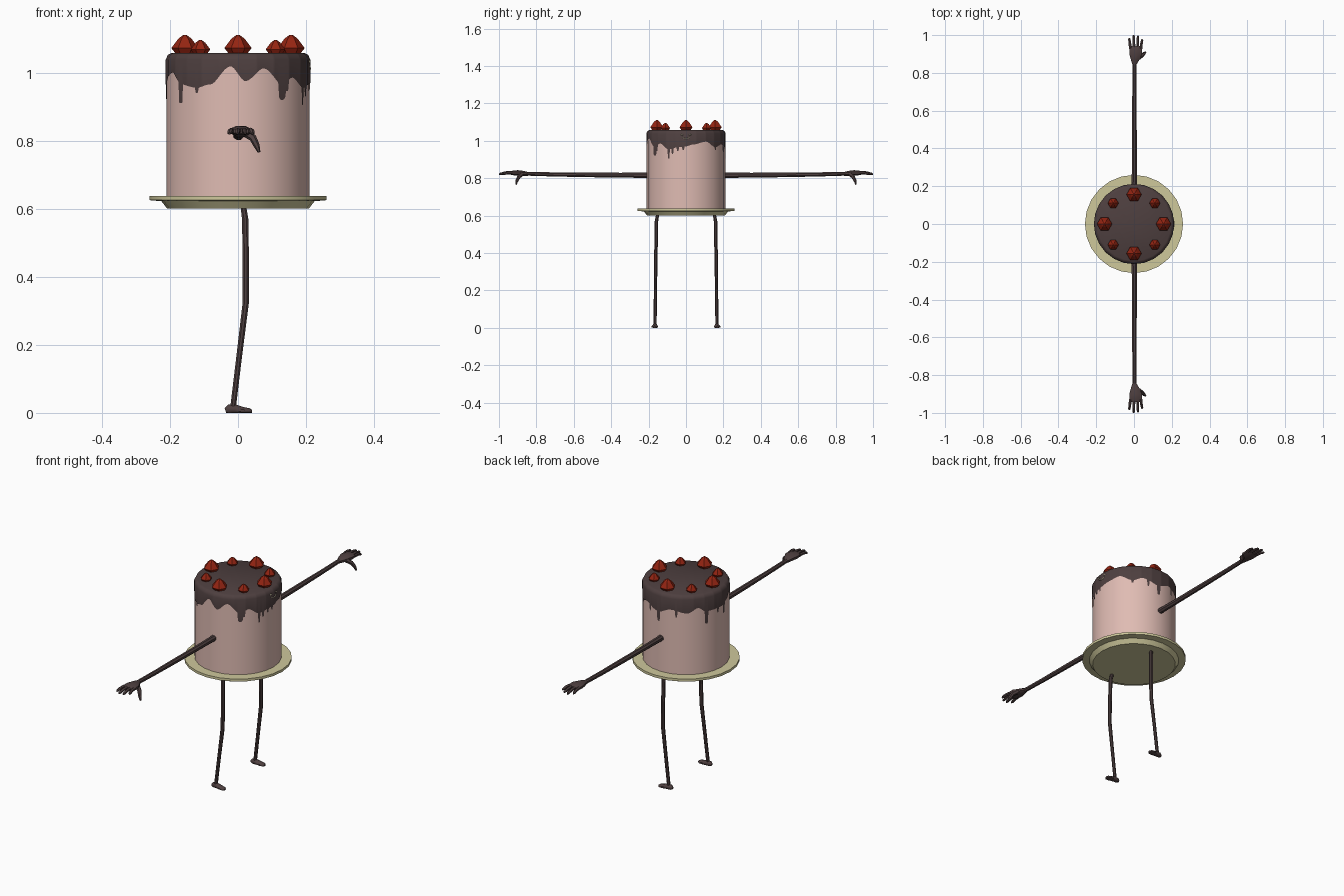
import bpy, bmesh, math
from mathutils import Vector

if "Cube" in bpy.data.objects:
    bpy.data.objects.remove(bpy.data.objects["Cube"])


def material(name, rgb):
    m = bpy.data.materials.new(name)
    m.diffuse_color = (*rgb, 1)
    m.use_nodes = True
    m.node_tree.nodes["Principled BSDF"].inputs["Base Color"].default_value = m.diffuse_color
    return m


PINK = material("pink sponge", (0.74, 0.50, 0.45))
CHOC = material("dark chocolate", (0.076, 0.050, 0.050))
RED = material("strawberry red", (0.30, 0.018, 0.006))
PLATE = material("cream plate", (0.62, 0.58, 0.33))
ICING = material("pale icing", (0.80, 0.72, 0.50))


def finish(name, bm, mat, smooth=True):
    bmesh.ops.recalc_face_normals(bm, faces=bm.faces)
    me = bpy.data.meshes.new(name)
    bm.to_mesh(me)
    bm.free()
    me.materials.append(mat)
    ob = bpy.data.objects.new(name, me)
    bpy.context.collection.objects.link(ob)
    if smooth:
        bpy.ops.object.select_all(action='DESELECT')
        ob.select_set(True)
        bpy.context.view_layer.objects.active = ob
        bpy.ops.object.shade_smooth_by_angle(angle=math.radians(40))
    return ob


def skin(bm, rings, cap_start=True, cap_end=True):
    """Bridge successive rings of points into a tube."""
    vs = [[bm.verts.new(p) for p in r] for r in rings]
    n = len(vs[0])
    for a, b in zip(vs, vs[1:]):
        for i in range(n):
            j = (i + 1) % n
            bm.faces.new((a[i], a[j], b[j], b[i]))
    if cap_start:
        bm.faces.new(vs[0])
    if cap_end:
        bm.faces.new(vs[-1])


def lathe(bm, profile, n, centre=(0, 0)):
    skin(bm, [[(centre[0] + r * math.cos(math.tau * i / n),
                centre[1] + r * math.sin(math.tau * i / n), z)
               for i in range(n)] for r, z in profile])


def limb(bm, path, ref, n=8, floor=None):
    """Tube through (point, half width along ref, half height) entries."""
    pts = [Vector(p[0]) for p in path]
    rings = []
    for k, (p, w, h) in enumerate(path):
        t = (pts[min(k + 1, len(pts) - 1)] - pts[max(k - 1, 0)]).normalized()
        up = t.cross(Vector(ref)).normalized()
        side = up.cross(t)
        ring = []
        for i in range(n):
            a = math.tau * (i + 0.5) / n
            v = pts[k] + side * w * math.cos(a) + up * h * math.sin(a)
            if floor is not None:
                v.z = max(v.z, floor)
            ring.append(v)
        rings.append(ring)
    skin(bm, rings)


# Plate with a foot and a thin rim
bm = bmesh.new()
lathe(bm, [(0.208, 0.60), (0.225, 0.622), (0.26, 0.625), (0.26, 0.638)], 24)
finish("plate", bm, PLATE)

# Sponge body
bm = bmesh.new()
lathe(bm, [(0.21, 0.632), (0.21, 1.035), (0.19, 1.05)], 24)
finish("cake_body", bm, PINK)

# Chocolate topping: wavy lower edge plus narrow drips
WAVE = [(0, .97), (10, .98), (30, .995), (48, .965), (62, .98), (85, .955),
        (105, .98), (127, .965), (141, .99), (153, .965), (180, .965),
        (205, 1.0), (218, .965), (235, .955), (247, .965), (264, 1.018),
        (276, .975), (291, 1.012), (308, .965), (319, .985), (334, .955),
        (348, .965), (360, .97)]
DRIPS = [(48, .95, 2), (70, .94, 2), (86, .905, 3), (112, .94, 2),
         (153, .90, 2.5), (172, .94, 2), (185, .92, 2.5), (217, .91, 3),
         (235, .94, 2), (308, .92, 3.5), (313, .945, 2), (334, .905, 2),
         (340, .93, 2), (348, .945, 2), (356, .95, 2)]


def drip_z(deg):
    for (a, za), (b, zb) in zip(WAVE, WAVE[1:]):
        if a <= deg <= b:
            f = (deg - a) / (b - a)
            z = za + (zb - za) * f * f * (3 - 2 * f)
            break
    for c, depth, w in DRIPS:
        d = abs(deg - c) / w
        if d < 1:
            z = min(z, depth + 0.012 * d ** 4)
    return z


def facet(deg):
    """Radius factor that follows the 24-sided cake."""
    return math.cos(math.radians(7.5)) / math.cos(math.radians(deg % 15 - 7.5))


N = 360
rings = []
for r, z in [(0.195, 1.058), (0.206, 1.052), (0.2125, 1.038), (0.2125, None)]:
    rings.append([(r * facet(d) * math.cos(math.radians(d)),
                   r * facet(d) * math.sin(math.radians(d)),
                   drip_z(d) if z is None else z)
                  for d in (360 * i / N for i in range(N))])
bm = bmesh.new()
skin(bm, rings, cap_end=False)
finish("chocolate_topping", bm, CHOC)

# Strawberries: large and small alternating around the top
for i in range(8):
    a = math.tau * i / 8
    s = 1.0 if i % 2 == 0 else 0.72
    bm = bmesh.new()
    lathe(bm, [(0.026 * s, 1.054), (0.040 * s, 1.058 + 0.014 * s),
               (0.019 * s, 1.058 + 0.042 * s), (0.004 * s, 1.058 + 0.053 * s)],
          6, (0.156 * math.cos(a), 0.156 * math.sin(a)))
    finish(f"strawberry_{i + 1}", bm, RED, smooth=False)

# Small icing face on the +x side: two eyes and a smile
for name, path in [
        ("icing_eye_left", [(-0.028, 1.030), (-0.022, 1.034), (-0.016, 1.030)]),
        ("icing_eye_right", [(0.016, 1.030), (0.022, 1.034), (0.028, 1.030)]),
        ("icing_smile", [(-0.02, 1.019), (-0.01, 1.013), (0, 1.011),
                         (0.01, 1.013), (0.02, 1.019)])]:
    bm = bmesh.new()
    limb(bm, [((0.2125 - 0.13 * abs(y), y, z), 0.003, 0.002)
              for y, z in path], (1, 0, 0), 6)
    finish(name, bm, ICING)

for s, side in ((-1, "right"), (1, "left")):
    # Arm
    bm = bmesh.new()
    limb(bm, [((0.002, s * y, z), r, r) for y, z, r in
              [(0.19, .816, .016), (0.35, .816, .014), (0.53, .818, .0135),
               (0.70, .820, .012), (0.86, .824, .011)]], (1, 0, 0))
    finish(f"{side}_arm", bm, CHOC)

    # Hand: palm, four fingers and a drooping thumb
    bm = bmesh.new()
    limb(bm, [((x, s * y, z), w, h) for x, y, z, w, h in
              [(.002, .845, .823, .012, .011), (.005, .87, .825, .024, .015),
               (.008, .90, .828, .036, .016), (.009, .932, .828, .036, .012),
               (.009, .942, .828, .031, .008)]], (1, 0, 0))
    for x0, x1, tip in [(-.019, -.025, .985), (0, -.002, 1.0),
                        (.019, .021, .997), (.036, .043, .978)]:
        mid = (0.93 + tip) / 2
        limb(bm, [((x0, s * .928, .829), .009, .009),
                  ((x0 * .5 + x1 * .5, s * mid, .829), .008, .008),
                  ((x1, s * (tip - .006), .823), .007, .006),
                  ((x1, s * tip, .821), .003, .003)], (1, 0, 0), 6)
    limb(bm, [((.022, s * .878, .822), .012, .012),
              ((.044, s * .893, .808), .010, .011),
              ((.055, s * .905, .785), .008, .009),
              ((.062, s * .909, .766), .004, .004)], (0, 1, 0), 6)
    finish(f"{side}_hand", bm, CHOC)

    # Leg with a slight knee bend
    bm = bmesh.new()
    limb(bm, [((x, s * y, z), r, r) for x, y, z, r in
              [(.016, .152, .605, .009), (.021, .158, .57, .010),
               (.023, .160, .45, .010), (.023, .162, .325, .010),
               (.004, .164, .17, .009), (-.014, .165, .02, .009)]], (0, 1, 0))
    finish(f"{side}_leg", bm, CHOC)

    # Foot pointing towards +x, flat on the ground
    bm = bmesh.new()
    limb(bm, [((x, s * y, z), w, h) for x, y, z, w, h in
              [(-.037, .165, .007, .006, .007), (-.028, .165, .010, .012, .014),
               (-.008, .165, .010, .013, .015), (.015, .167, .006, .017, .011),
               (.033, .168, .005, .015, .009), (.041, .168, .004, .007, .005)]],
         (0, 1, 0), 10, floor=0)
    finish(f"{side}_foot", bm, CHOC)
